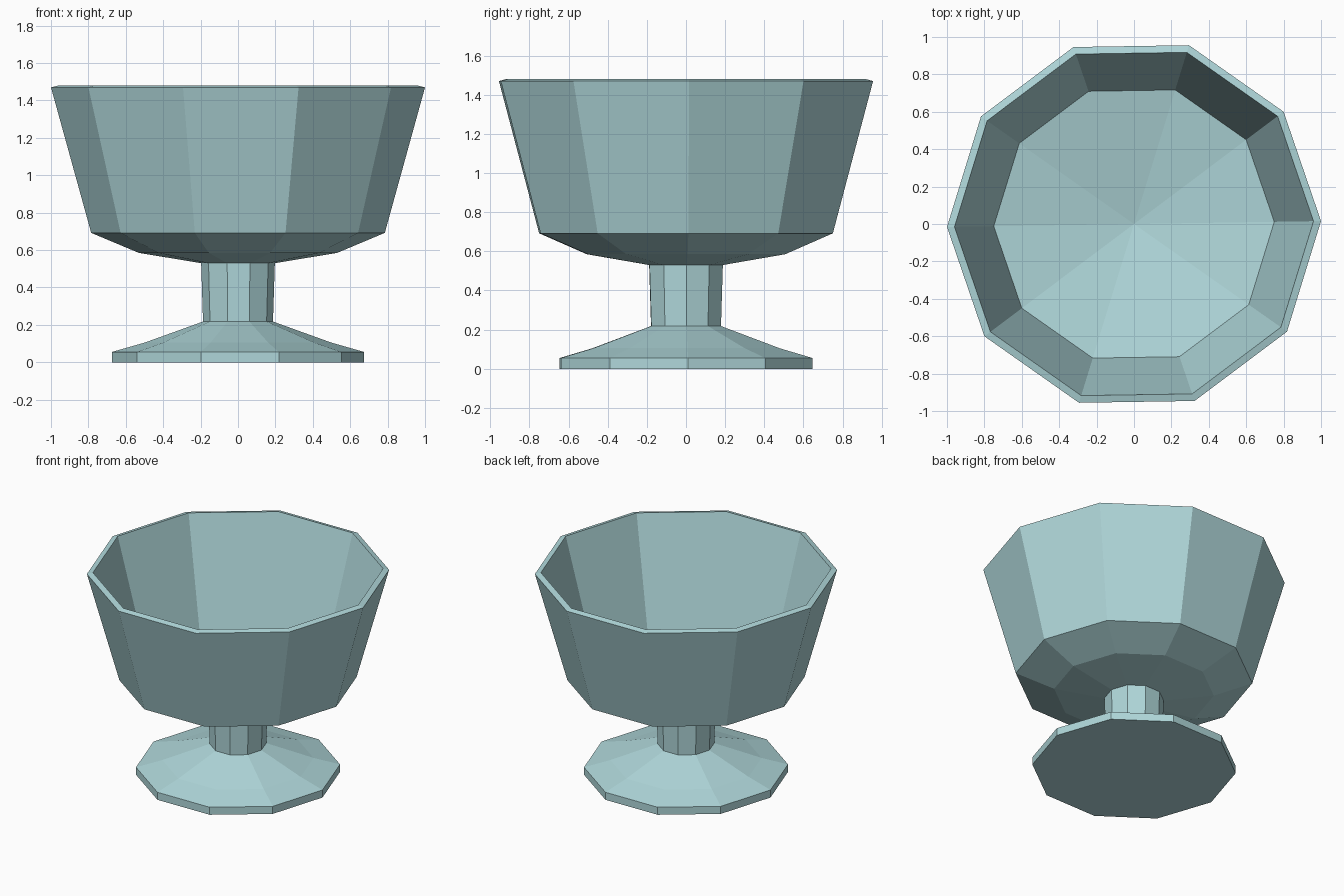
import bpy, bmesh, math

if "Cube" in bpy.data.objects:
    bpy.data.objects.remove(bpy.data.objects["Cube"])

SIDES = 10
OFFSET = math.radians(0.9)

# Profile (radius, height): underside, foot, stem, bowl outside, rim, bowl inside
PROFILE = [
    (0, 0), (0.675, 0), (0.675, 0.055), (0.5, 0.105), (0.187, 0.218),
    (0.197, 0.53), (0.53, 0.585), (0.785, 0.692), (1.0, 1.47),
    (0.96, 1.48), (0.75, 0.72), (0, 0.57),
]


def lathe(name, profile, sides):
    """Revolve a profile whose two ends lie on the axis."""
    bm = bmesh.new()
    rings = []
    for r, z in profile:
        if r == 0:
            rings.append([bm.verts.new((0, 0, z))] * sides)
        else:
            angles = [OFFSET + math.tau * i / sides for i in range(sides)]
            rings.append([bm.verts.new((r * math.cos(a), r * math.sin(a), z)) for a in angles])
    for low, high in zip(rings, rings[1:]):
        for i in range(sides):
            j = (i + 1) % sides
            corners = [low[i], low[j], high[j], high[i]]
            bm.faces.new(list(dict.fromkeys(corners)))
    bmesh.ops.recalc_face_normals(bm, faces=bm.faces)
    mesh = bpy.data.meshes.new(name)
    bm.to_mesh(mesh)
    bm.free()
    obj = bpy.data.objects.new(name, mesh)
    bpy.context.collection.objects.link(obj)
    return obj


# Footed bowl in pale blue-green glass
glass = bpy.data.materials.new("pale_glass")
glass.diffuse_color = (0.43, 0.68, 0.70, 1)
glass.use_nodes = True
glass.node_tree.nodes["Principled BSDF"].inputs["Base Color"].default_value = glass.diffuse_color
bowl = lathe("footed_bowl", PROFILE, SIDES)
bowl.data.materials.append(glass)
